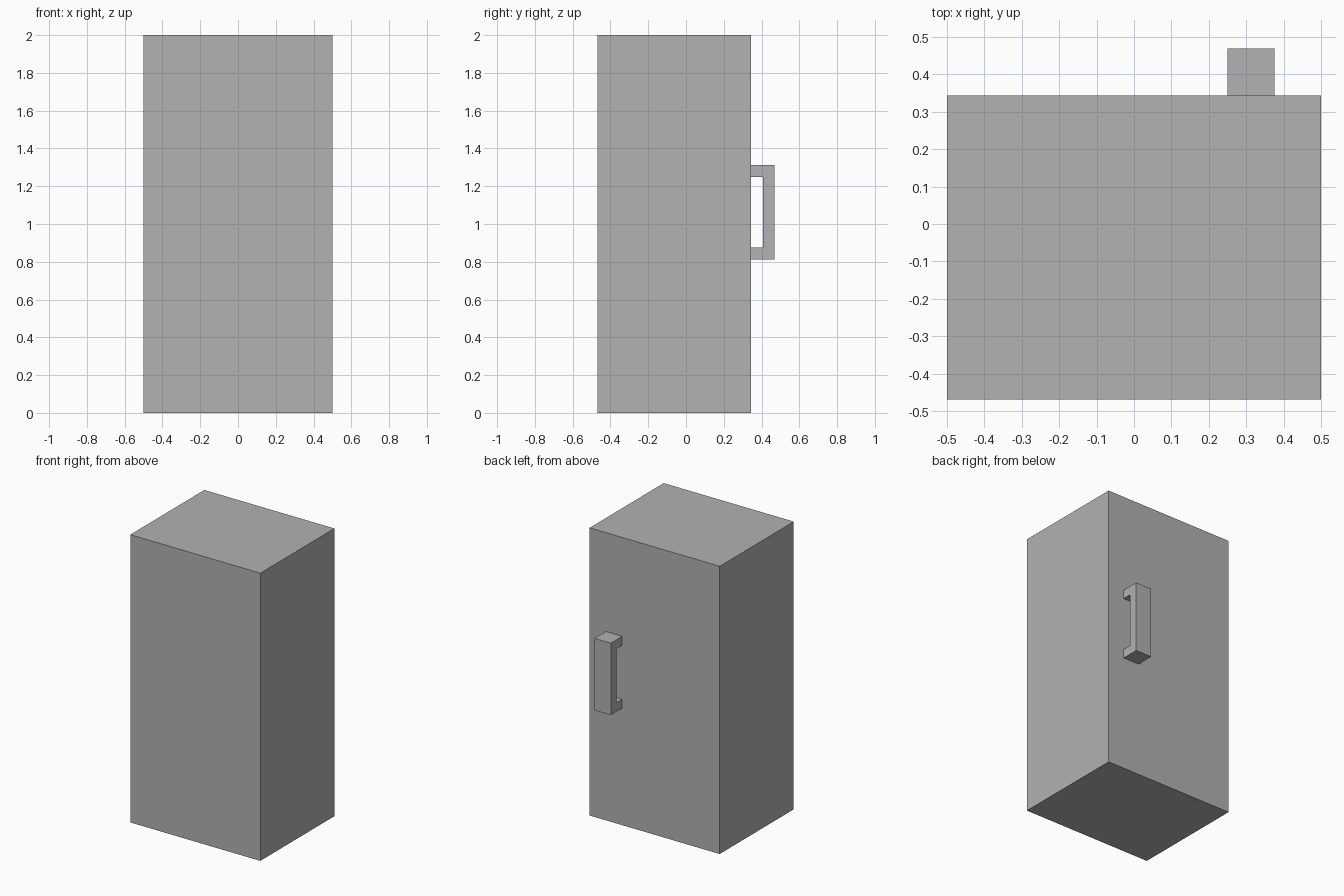
import bpy
import bmesh
from mathutils import Vector

cube = bpy.data.objects.get("Cube")
if cube:
    bpy.data.objects.remove(cube, do_unlink=True)

grey = bpy.data.materials.new("plain_grey")
grey.use_nodes = True
colour = (0.445, 0.445, 0.445, 1)
grey.diffuse_color = colour
grey.node_tree.nodes["Principled BSDF"].inputs["Base Color"].default_value = colour


def extrude_x(name, profile, x0, x1):
    """Extrude a (y, z) outline from x0 to x1."""
    bm = bmesh.new()
    face = bm.faces.new([bm.verts.new((x0, y, z)) for y, z in profile])
    result = bmesh.ops.extrude_face_region(bm, geom=[face])
    verts = [v for v in result["geom"] if isinstance(v, bmesh.types.BMVert)]
    bmesh.ops.translate(bm, verts=verts, vec=Vector((x1 - x0, 0, 0)))
    bmesh.ops.recalc_face_normals(bm, faces=bm.faces)
    mesh = bpy.data.meshes.new(name)
    bm.to_mesh(mesh)
    bm.free()
    mesh.materials.append(grey)
    obj = bpy.data.objects.new(name, mesh)
    bpy.context.collection.objects.link(obj)
    return obj


front, back, grip = -0.469, 0.344, 0.469
bar = 0.0625
low, high = 0.8125, 1.3125

# Cabinet body
extrude_x("cabinet_body", [(front, 0), (back, 0), (back, 2), (front, 2)], -0.5, 0.5)

# Bracket-shaped pull handle on the back face
extrude_x("pull_handle", [
    (back, low), (grip, low), (grip, high), (back, high),
    (back, high - bar), (grip - bar, high - bar),
    (grip - bar, low + bar), (back, low + bar),
], 0.25, 0.375)
